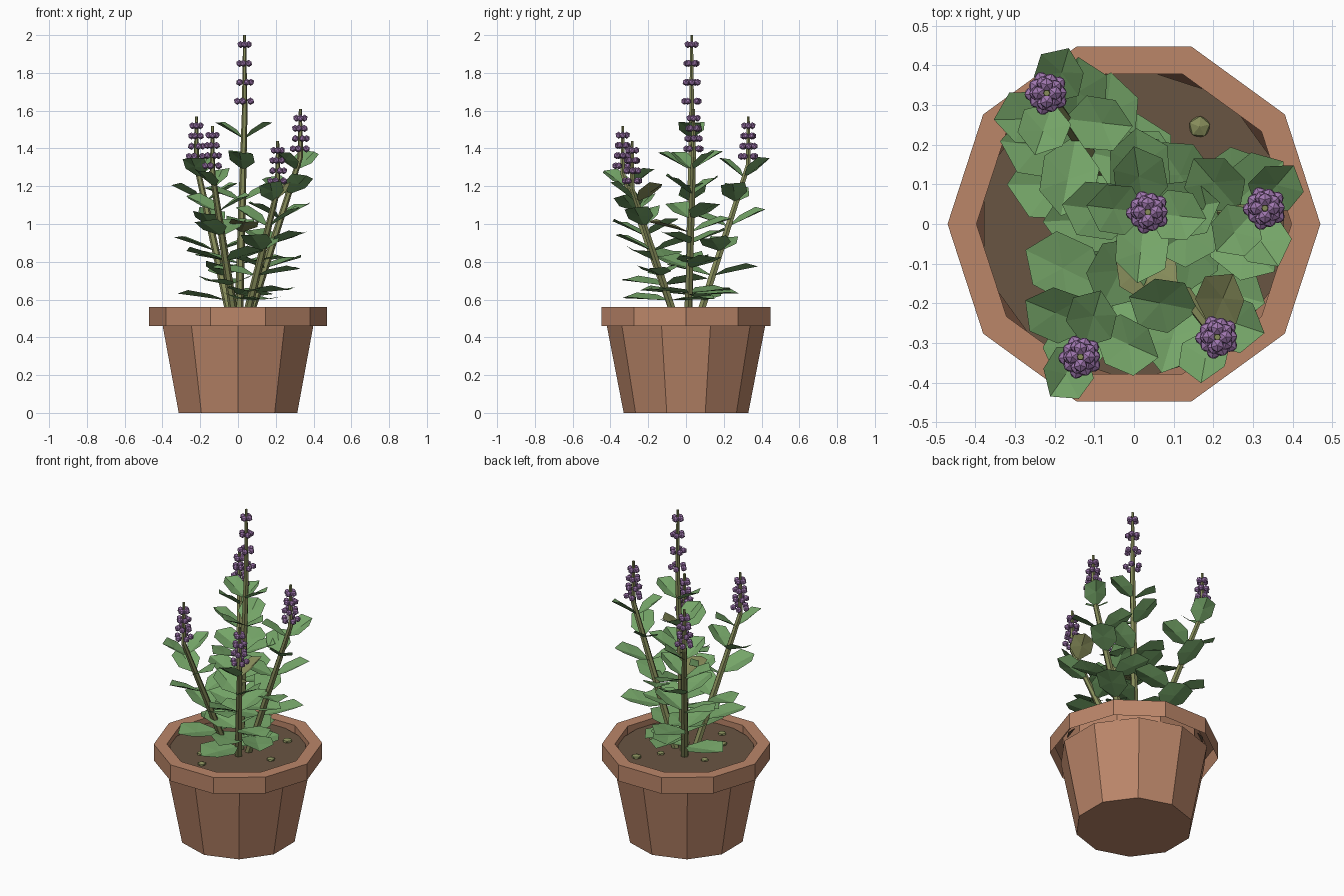
import bpy, bmesh, math, random
from mathutils import Vector, Matrix

if "Cube" in bpy.data.objects:
    bpy.data.objects.remove(bpy.data.objects["Cube"])

random.seed(4)


def srgb(r, g, b):
    return [((c / 255 + 0.055) / 1.055) ** 2.4 for c in (r, g, b)] + [1]


def material(name, *rgb):
    m = bpy.data.materials.new(name)
    m.diffuse_color = srgb(*rgb)
    m.use_nodes = True
    m.node_tree.nodes["Principled BSDF"].inputs["Base Color"].default_value = m.diffuse_color
    return m


CLAY = material("terracotta", 187, 134, 105)
SOIL = material("soil_brown", 105, 85, 66)
LEAF = material("leaf_green", 117, 165, 104)
OLIVE = material("olive_stem", 134, 140, 90)
PETAL = material("flower_purple", 160, 119, 175)


def finish(name, bm, *mats):
    mesh = bpy.data.meshes.new(name)
    bm.to_mesh(mesh)
    bm.free()
    for m in mats:
        mesh.materials.append(m)
    ob = bpy.data.objects.new(name, mesh)
    bpy.context.collection.objects.link(ob)
    return ob


def loft(bm, rings, sides, turn=0.0, bottom=True, top=True):
    """Join horizontal rings given as (x, y, z, radius)."""
    loops = []
    for x, y, z, r in rings:
        loops.append([bm.verts.new((x + r * math.cos(turn + math.tau * i / sides),
                                    y + r * math.sin(turn + math.tau * i / sides), z))
                      for i in range(sides)])
    for a, b in zip(loops, loops[1:]):
        for i in range(sides):
            j = (i + 1) % sides
            bm.faces.new((a[i], a[j], b[j], b[i]))
    if bottom:
        bm.faces.new(loops[0][::-1])
    if top:
        bm.faces.new(loops[-1])


# Pot: tapered ten-sided body, turned half a side against its rim
bm = bmesh.new()
loft(bm, [(0, 0, 0, 0.33), (0, 0, 0.465, 0.42)], 10, math.radians(18), top=False)
finish("pot_body", bm, CLAY)

# Rim: a collar open underneath
bm = bmesh.new()
loft(bm, [(0, 0, 0.46, 0.47), (0, 0, 0.56, 0.47), (0, 0, 0.56, 0.397), (0, 0, 0.46, 0.397)],
     10, bottom=False, top=False)
finish("pot_rim", bm, CLAY)

bm = bmesh.new()
bmesh.ops.create_circle(bm, cap_ends=True, segments=10, radius=0.397,
                        matrix=Matrix.Translation((0, 0, 0.525)) @ Matrix.Rotation(math.pi / 2, 4, 'Z')
                        @ Matrix.Rotation(math.radians(18), 4, 'Z'))
bmesh.ops.recalc_face_normals(bm, faces=bm.faces)
for f in bm.faces:
    if f.normal.z < 0:
        f.normal_flip()
finish("soil", bm, SOIL)

# Small lumps on the soil
bm = bmesh.new()
for x, y, r in [(0.165, 0.245, 0.03), (0.23, -0.01, 0.026), (-0.05, -0.28, 0.026),
                (-0.13, -0.17, 0.028), (0.08, 0.13, 0.024), (-0.17, 0.06, 0.024)]:
    mat = Matrix.Translation((x, y, 0.527)) @ Matrix.Rotation(x * 9, 4, 'Z') @ Matrix.Diagonal((1, 1, 0.6, 1))
    bmesh.ops.create_icosphere(bm, subdivisions=1, radius=r, matrix=mat)
finish("soil_lumps", bm, OLIVE)


def add_leaf(bm, origin, yaw, pitch, roll, length, width, mat_index):
    """Broad leaf: a blunt outline fanned around a slightly sunken middle."""
    frame = (Matrix.Translation(origin) @ Matrix.Rotation(yaw, 4, 'Z')
             @ Matrix.Rotation(-pitch, 4, 'Y') @ Matrix.Rotation(roll, 4, 'X'))
    outline = [(0, 0, 0), (0.36, -0.46, 0.012), (0.8, -0.44, 0.012), (1, 0, -0.012),
               (0.8, 0.44, 0.012), (0.36, 0.46, 0.012)]
    pts = [bm.verts.new(frame @ Vector((a * length, b * width, c))) for a, b, c in outline]
    mid = bm.verts.new(frame @ Vector((0.55 * length, 0, -0.006)))
    for i in range(6):
        f = bm.faces.new((mid, pts[i], pts[(i + 1) % 6]))
        f.material_index = mat_index


# Each stem: base xy, tip xyz, flower row gap, leaf level gap, leaf yaw, olive leaf numbers
STEMS = {
    "middle": ((0.005, 0.015), (0.035, 0.03, 2.0), 0.10, 0.165, 0, (6,)),
    "right": ((0.06, 0.01), (0.33, 0.04, 1.61), 0.054, 0.13, 40, ()),
    "front_right": ((0.045, -0.06), (0.21, -0.285, 1.44), 0.054, 0.13, 75, (0,)),
    "front_left": ((-0.02, -0.06), (-0.135, -0.335, 1.52), 0.054, 0.13, 65, ()),
    "back_left": ((-0.04, 0.07), (-0.22, 0.33, 1.57), 0.054, 0.13, 80, ()),
}

for name, (base, tip, row_gap, level_gap, yaw, olive) in STEMS.items():
    tx, ty, tz = tip
    bend = tz - 0.06 - 3.6 * row_gap      # above this the stem is upright
    foot = 0.51

    def on_stem(z):
        t = min(1, (z - foot) / (bend - foot))
        return Vector((base[0] + (tx - base[0]) * t, base[1] + (ty - base[1]) * t, z))

    # Tapered stem
    bm = bmesh.new()
    loft(bm, [(*on_stem(foot), 0.023), (*on_stem((foot + bend) / 2), 0.02),
              (*on_stem(bend), 0.015), (*on_stem(tz), 0.008)], 6, bottom=False)
    finish(name + "_stem", bm, OLIVE)

    # Flower rows, wider towards the bottom
    bm = bmesh.new()
    for row in range(4):
        z = tz - 0.05 - row * row_gap
        ring = 0.021 + 0.006 * row
        count = 4 if row == 0 else 5
        for k in range(count):
            a = math.tau * k / count + row * 0.65
            pos = on_stem(z) + Vector((ring * math.cos(a), ring * math.sin(a), 0))
            bmesh.ops.create_icosphere(
                bm, subdivisions=1, radius=0.019,
                matrix=Matrix.Translation(pos) @ Matrix.Rotation(a, 4, 'Z'))
    finish(name + "_flowers", bm, PETAL)

    # Opposite leaf pairs, each pair a quarter turn from the next
    bm = bmesh.new()
    top = bend - (0.13 if name == "middle" else 0.07)
    z, level = top, 0
    while z > 0.575:
        low = max(0, (top - z) / (top - 0.58))
        for side in range(2):
            angle = math.radians(yaw + 90 * level + 180 * side + random.uniform(-10, 10))
            pitch = math.radians(37 - 31 * low + random.uniform(-4, 4))
            roll = math.radians(random.uniform(-18, 18) * (1 - 0.5 * low))
            add_leaf(bm, on_stem(z), angle, pitch, roll, 0.175 + 0.09 * low ** 0.8,
                     0.135 + 0.055 * low, 1 if level * 2 + side in olive else 0)
        z -= level_gap
        level += 1
    finish(name + "_leaves", bm, LEAF, OLIVE)
